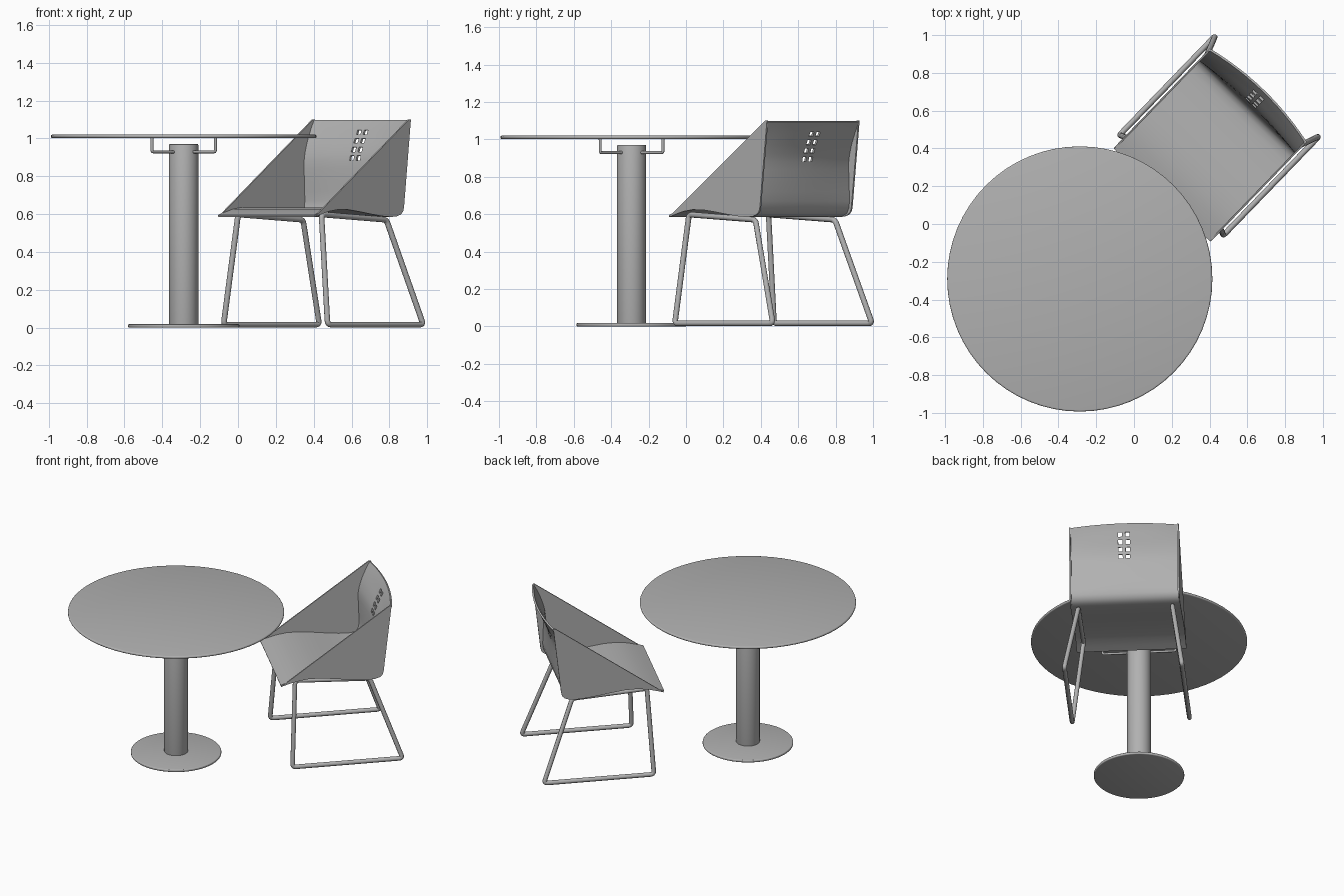
import bpy, bmesh, math
from mathutils import Vector

if "Cube" in bpy.data.objects:
    bpy.data.objects.remove(bpy.data.objects["Cube"])

TABLE = Vector((-0.287, -0.291, 0))
DIAGONAL = math.radians(45)
TURN = math.radians(46)          # chair faces the table, close to the diagonal

grey = bpy.data.materials.new("dark_grey")
grey.diffuse_color = (0.44, 0.44, 0.44, 1)
grey.use_nodes = True
grey.node_tree.nodes["Principled BSDF"].inputs["Base Color"].default_value = grey.diffuse_color


def smooth(obj):
    """Apply modifiers, then shade smooth with sharp edges kept."""
    bpy.ops.object.select_all(action='DESELECT')
    obj.select_set(True)
    bpy.context.view_layer.objects.active = obj
    for mod in list(obj.modifiers):
        bpy.ops.object.modifier_apply(modifier=mod.name)
    bpy.ops.object.shade_smooth_by_angle(angle=math.radians(35))


def from_bmesh(name, bm, turn=0.0):
    bmesh.ops.recalc_face_normals(bm, faces=bm.faces)
    mesh = bpy.data.meshes.new(name)
    bm.to_mesh(mesh)
    bm.free()
    mesh.materials.append(grey)
    obj = bpy.data.objects.new(name, mesh)
    obj.rotation_euler.z = turn
    bpy.context.collection.objects.link(obj)
    return obj


def disc(name, radius, z0, z1, bevel, sides=64):
    bpy.ops.mesh.primitive_cylinder_add(vertices=sides, radius=radius, depth=z1 - z0,
                                        location=TABLE + Vector((0, 0, (z0 + z1) / 2)))
    obj = bpy.context.object
    obj.name = name
    obj.data.materials.append(grey)
    mod = obj.modifiers.new("rounded_edge", 'BEVEL')
    mod.width, mod.segments = bevel, 3
    smooth(obj)


def tube(name, points, radius, fillet, closed, turn=0.0, location=(0, 0, 0)):
    """Round tube along a path with rounded corners."""
    pts = [Vector(p) for p in points]
    path = []
    for i, p in enumerate(pts):
        if not closed and i in (0, len(pts) - 1):
            path.append(p)
            continue
        a = p + (pts[i - 1] - p).normalized() * fillet
        b = p + (pts[(i + 1) % len(pts)] - p).normalized() * fillet
        for k in range(6):
            t = k / 5
            path.append(a * (1 - t) ** 2 + p * 2 * t * (1 - t) + b * t * t)
    curve = bpy.data.curves.new(name, 'CURVE')
    curve.dimensions = '3D'
    curve.bevel_depth, curve.bevel_resolution = radius, 3
    curve.use_fill_caps = True
    curve.materials.append(grey)
    spline = curve.splines.new('POLY')
    spline.points.add(len(path) - 1)
    for sp, p in zip(spline.points, path):
        sp.co = (*p, 1)
    spline.use_cyclic_u = closed
    obj = bpy.data.objects.new(name, curve)
    obj.rotation_euler.z = turn
    obj.location = location
    bpy.context.collection.objects.link(obj)


# Table: top, column, floor plate and four support arms
disc("table_top", 0.702, 1.002, 1.02, 0.008)
disc("table_column", 0.077, 0.015, 0.97, 0.004, 40)
disc("table_base", 0.294, 0.0, 0.018, 0.006)
for i in range(4):
    tube(f"support_arm_{i + 1}", [(0.06, 0, 0.929), (0.237, 0, 0.929), (0.237, 0, 1.006)],
         0.008, 0.01, False, DIAGONAL + i * math.pi / 2, TABLE)

# Chair profile in local space: x runs from seat front to back
seat = [(0.215, 0.59), (0.26, 0.604), (0.32, 0.62), (0.39, 0.63), (0.47, 0.629), (0.56, 0.618),
        (0.65, 0.605), (0.73, 0.595), (0.79, 0.591), (0.83, 0.595), (0.857, 0.61), (0.87, 0.635)]
hole_rows = [0.895, 0.94, 0.985, 1.03]
hole_cols = [-0.024, 0.024]
HALF_H, HALF_W, WIDTH = 0.013, 0.014, 0.353
back_z = [0.67, 0.72, 0.78, 0.84, 1.07, 1.095]
back_z = sorted(back_z + [h + s * HALF_H for h in hole_rows for s in (-1, 1)])
profile = seat + [(0.875 - 0.04 * (z - 0.65) + 0.086 * (max(0, z - 0.86) / 0.235) ** 1.6, z)
                  for z in back_z]
cols = sorted([WIDTH * s * k / 6 for k in range(1, 7) for s in (-1, 1)]
              + [h + s * HALF_W for h in hole_cols for s in (-1, 1)])

# Seat and backrest: one bent sheet with a bowed back and small square holes
bm = bmesh.new()
grid = []
for x, z in profile:
    bow = 0.04 * min(1, max(0, (z - 0.63) / 0.38))
    grid.append([bm.verts.new((x + bow * (1 - (y / WIDTH) ** 2), y, z)) for y in cols])
for i in range(len(profile) - 1):
    for j in range(len(cols) - 1):
        zm = (profile[i][1] + profile[i + 1][1]) / 2
        ym = (cols[j] + cols[j + 1]) / 2
        hole = (any(abs(zm - h) < 0.003 for h in hole_rows)
                and any(abs(ym - h) < 0.003 for h in hole_cols))
        if not hole:
            bm.faces.new((grid[i][j], grid[i + 1][j], grid[i + 1][j + 1], grid[i][j + 1]))
shell = from_bmesh("seat_and_back", bm, TURN)
mod = shell.modifiers.new("thickness", 'SOLIDIFY')
mod.thickness, mod.offset = 0.012, 0
smooth(shell)

# Side panels: flat plates following the seat curve and rising to the back
outline = [(x, z - 0.006) for x, z in seat[:9]] + [
    (0.835, 0.587), (0.87, 0.598), (0.887, 0.615), (0.894, 0.64), (0.946, 1.10), (0.932, 1.10)]
for side, label in ((1, "left"), (-1, "right")):
    bm = bmesh.new()
    face = bm.faces.new([bm.verts.new((x, side * (WIDTH - 0.006), z)) for x, z in outline])
    ext = bmesh.ops.extrude_face_region(bm, geom=[face])
    moved = [g for g in ext["geom"] if isinstance(g, bmesh.types.BMVert)]
    bmesh.ops.translate(bm, verts=moved, vec=(0, side * 0.010, 0))
    from_bmesh(f"{label}_side_panel", bm, TURN)

# Sled legs: a closed loop of tube on each side, splayed outward
for side, label in ((1, "left"), (-1, "right")):
    tube(f"{label}_leg_frame",
         [(0.286, side * 0.382, 0.016), (0.318, side * 0.306, 0.598),
          (0.812, side * 0.306, 0.570), (1.014, side * 0.382, 0.016)],
         0.015, 0.024, True, TURN)
